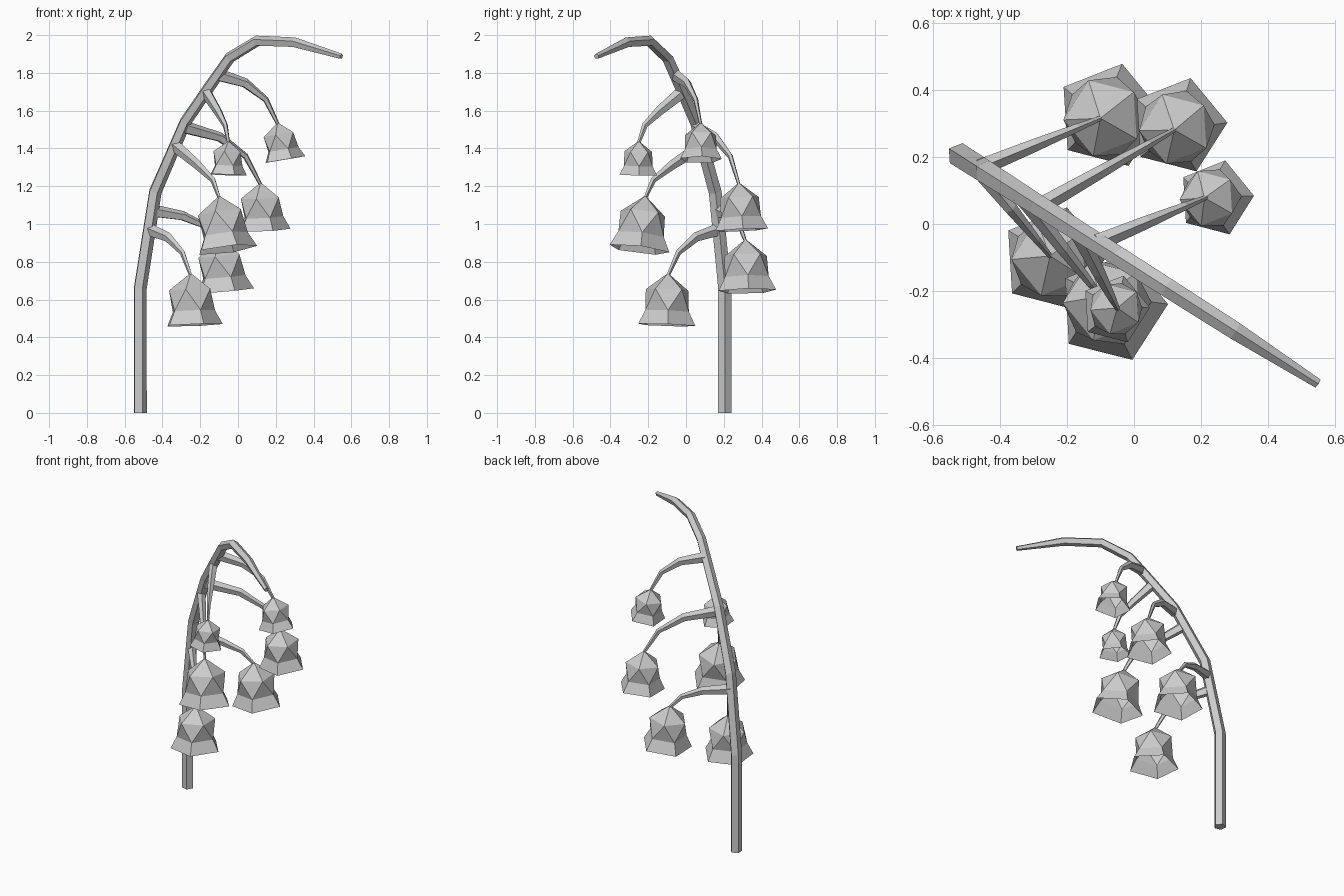
import bpy
from math import cos, sin, tau, radians
from mathutils import Vector, Matrix

if "Cube" in bpy.data.objects:
    bpy.data.objects.remove(bpy.data.objects["Cube"])


def add_mesh(name, verts, faces):
    me = bpy.data.meshes.new(name)
    me.from_pydata(verts, [], faces)
    ob = bpy.data.objects.new(name, me)
    bpy.context.collection.objects.link(ob)
    return ob


def tube(name, pts, radii, sides=5, flat=1.0):
    """Tapered low-poly tube along a path lying in a vertical plane."""
    pts = [Vector(p) for p in pts]
    span = pts[-1] - pts[0]
    side = Vector((-span.y, span.x, 0)).normalized()
    verts, n = [], len(pts)
    for i, (p, r) in enumerate(zip(pts, radii)):
        a = (p - pts[i - 1]).normalized() if i else Vector()
        b = (pts[i + 1] - p).normalized() if i < n - 1 else Vector()
        up = (a + b).normalized().cross(side)
        for k in range(sides):
            t = tau * k / sides
            verts.append(p + up * r * cos(t) + side * r * flat * sin(t))
    faces = [(i * sides + k, i * sides + (k + 1) % sides,
              (i + 1) * sides + (k + 1) % sides, (i + 1) * sides + k)
             for i in range(n - 1) for k in range(sides)]
    faces += [tuple(reversed(range(sides))),
              tuple(range((n - 1) * sides, n * sides))]
    return add_mesh(name, verts, faces)


def bell(name, top, mouth):
    """Open icosahedral bell with a flared five-sided rim."""
    axis = top - mouth
    rot = Vector((0, 0, 1)).rotation_difference(axis).to_matrix().to_4x4()
    mat = Matrix.Translation(top) @ rot @ Matrix.Scale(axis.length, 4)
    verts = [mat @ Vector((0, 0, 0))]
    for z, r, phase in ((-.32, .43, 39.5), (-.73, .44, 3.5), (-1, .58, 3.5)):
        for k in range(5):
            t = radians(phase + 72 * k)
            verts.append(mat @ Vector((r * cos(t), r * sin(t), z)))
    faces = []
    for k in range(5):
        n = (k + 1) % 5
        faces += [(0, 1 + k, 1 + n),
                  (1 + k, 6 + n, 1 + n),
                  (6 + k, 6 + n, 1 + k),
                  (6 + k, 11 + k, 11 + n, 6 + n)]
    return add_mesh(name, verts, faces)


def stem_point(x, z):
    return Vector((x, .205 - .637 * (x + .52), z))


# Arching main stem
stem_xz = [(-.52, 0), (-.52, .66), (-.44, 1.17), (-.28, 1.54), (-.15, 1.73),
           (-.045, 1.88), (.1, 1.968), (.3, 1.96), (.547, 1.887)]
tube("stem", [stem_point(*p) for p in stem_xz],
     [.037, .037, .036, .033, .032, .031, .03, .028, .015])

# Flowers: attachment on stem (x, z), bell top, mouth centre, stalk droop
long_arc = ((.46, .17), (.8, .5))
steep_arc = ((.53, .38), (.86, .66))
flowers = [
    ((-.47, .97), (-.25, -.095, .74), (-.24, -.105, .465), long_arc),
    ((-.46, 1.07), (-.1, .315, .92), (-.075, .322, .645), long_arc),
    ((-.34, 1.42), (-.1, -.215, 1.15), (-.065, -.25, .865), steep_arc),
    ((-.28, 1.51), (.12, .28, 1.22), (.132, .293, .968), long_arc),
    ((-.17, 1.7), (-.05, -.25, 1.44), (-.057, -.255, 1.26), steep_arc),
    ((-.11, 1.79), (.21, .078, 1.537), (.243, .077, 1.34), long_arc),
]
for i, (attach, top, mouth, arc) in enumerate(flowers, 1):
    a, top, mouth = stem_point(*attach), Vector(top), Vector(mouth)
    end = top.lerp(mouth, .05)
    path = [a]
    for f, d in arc:
        q = a.lerp(end, f)
        q.z = a.z + (end.z - a.z) * d
        path.append(q)
    path.append(end)
    tube(f"flower_stalk_{i}", path, [.036, .027, .017, .01], flat=.75)
    bell(f"flower_bell_{i}", top, mouth)
